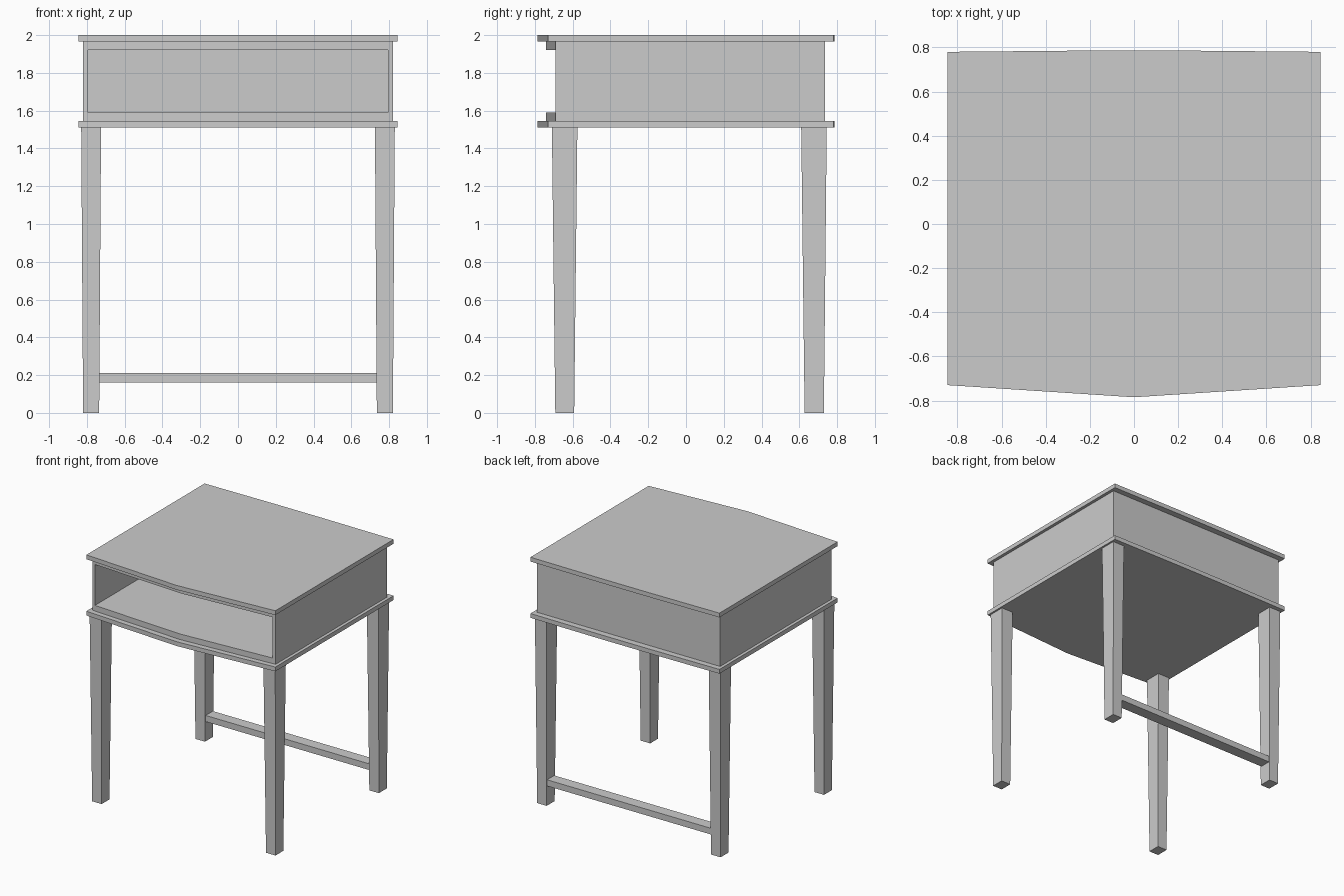
import bpy
import bmesh

cube = bpy.data.objects.get("Cube")
if cube:
    bpy.data.objects.remove(cube, do_unlink=True)

# Single flat finish
grey = bpy.data.materials.new("grey_finish")
grey.use_nodes = True
COLOUR = (0.6, 0.6, 0.6, 1)
grey.diffuse_color = COLOUR
grey.node_tree.nodes["Principled BSDF"].inputs["Base Color"].default_value = COLOUR


def loft(name, low, high, z0, z1):
    """Solid between two matching plan outlines."""
    bm = bmesh.new()
    a = [bm.verts.new((x, y, z0)) for x, y in low]
    b = [bm.verts.new((x, y, z1)) for x, y in high]
    bm.faces.new(a)
    bm.faces.new(b)
    for i in range(len(a)):
        j = (i + 1) % len(a)
        bm.faces.new((a[i], a[j], b[j], b[i]))
    bmesh.ops.recalc_face_normals(bm, faces=bm.faces)
    mesh = bpy.data.meshes.new(name)
    bm.to_mesh(mesh)
    bm.free()
    mesh.materials.append(grey)
    obj = bpy.data.objects.new(name, mesh)
    bpy.context.collection.objects.link(obj)
    return obj


def rect(x0, x1, y0, y1):
    return [(x0, y0), (x1, y0), (x1, y1), (x0, y1)]


def bowed(half, front, middle, back, swell):
    """Plan with a pointed bow front and a barely swollen back."""
    return [(-half, front), (0, middle), (half, front), (half, back),
            (0.2, back + swell), (-0.2, back + swell), (-half, back)]


def prism(name, plan, z0, z1):
    return loft(name, plan, plan, z0, z1)


# Overhanging boards above and below the case
board = bowed(0.845, -0.73, -0.785, 0.78, 0.006)
prism("table_top", board, 1.965, 2.0)
prism("base_board", board, 1.51, 1.545)

# Open-fronted case
deck = bowed(0.795, -0.692, -0.74, 0.71, 0)
prism("compartment_floor", deck, 1.545, 1.59)
prism("compartment_ceiling", deck, 1.92, 1.965)
prism("case_back", rect(-0.795, 0.795, 0.71, 0.735), 1.545, 1.965)

# Sides and tapered legs, mirrored left and right
for side, s in (("left", 1), ("right", -1)):
    prism(f"case_{side}_side",
          [(s * 0.795, -0.692), (s * 0.82, -0.69), (s * 0.82, 0.735), (s * 0.795, 0.735)],
          1.545, 1.965)
    for end, foot, top in (("front", (-0.692, -0.592), (-0.71, -0.575)),
                           ("back", (0.628, 0.73), (0.61, 0.745))):
        loft(f"{end}_{side}_leg", rect(s * 0.735, s * 0.82, *foot),
             rect(s * 0.725, s * 0.83, *top), 0, 1.51)

# Rail between the back legs
prism("back_stretcher", rect(-0.735, 0.735, 0.635, 0.727), 0.16, 0.21)
